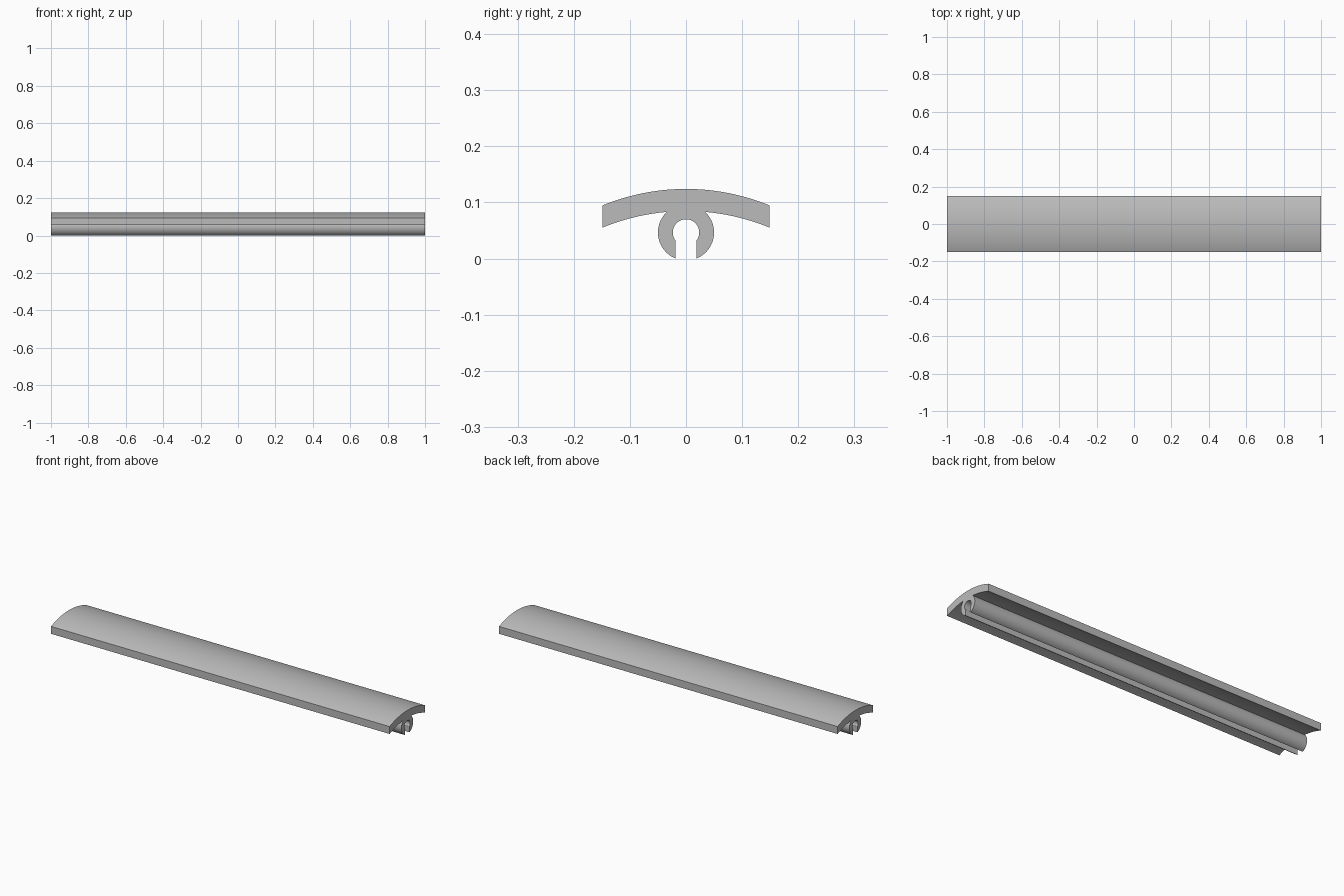
import bpy
import bmesh
from math import sin, cos, asin, sqrt, radians

old = bpy.data.objects.get("Cube")
if old:
    bpy.data.objects.remove(old, do_unlink=True)

HALF_LENGTH = 1.0
HALF_WIDTH = 0.149
TOP, THICK, CAP_R = 0.124, 0.0395, 0.391   # curved cap
RING_R, BORE_R, SLOT = 0.05, 0.0235, 0.0185  # slotted clip
RING_Z = sqrt(RING_R ** 2 - SLOT ** 2)


def arc(radius, start, end, steps, centre_z):
    """Points (y, z) on an arc centred on y = 0, angles in radians from +y."""
    angles = [start + (end - start) * i / steps for i in range(steps + 1)]
    return [(radius * cos(a), centre_z + radius * sin(a)) for a in angles]


# Right half of the section: cap top, cap underside, clip outside, slot, bore
quarter = radians(90)
edge = quarter - asin(HALF_WIDTH / CAP_R)
join = radians(46.8)
inner = quarter - asin(RING_R * cos(join) / CAP_R)
slot_out = -quarter + asin(SLOT / RING_R)
slot_in = -quarter + asin(SLOT / BORE_R)

half = arc(CAP_R, quarter, edge, 20, TOP - CAP_R)
half += arc(CAP_R, edge, inner, 14, TOP - THICK - CAP_R)
half += arc(RING_R, join, slot_out, 28, RING_Z)[1:]
half += arc(BORE_R, slot_in, quarter, 28, RING_Z)

# Mirror the half section, leaving out the two points on the centre line
section = half + [(-y, z) for y, z in reversed(half[1:-1])]

# Extrude the section along the length
bm = bmesh.new()
face = bm.faces.new([bm.verts.new((-HALF_LENGTH, y, z)) for y, z in section])
result = bmesh.ops.extrude_face_region(bm, geom=[face], use_keep_orig=True)
moved = [v for v in result["geom"] if isinstance(v, bmesh.types.BMVert)]
bmesh.ops.translate(bm, verts=moved, vec=(2 * HALF_LENGTH, 0, 0))
bmesh.ops.recalc_face_normals(bm, faces=bm.faces)
mesh = bpy.data.meshes.new("cover_strip")
bm.to_mesh(mesh)
bm.free()

strip = bpy.data.objects.new("cover_strip", mesh)
bpy.context.collection.objects.link(strip)

# Plain grey finish
grey = bpy.data.materials.new("light_grey")
grey.use_nodes = True
colour = (0.5, 0.5, 0.5, 1)
grey.diffuse_color = colour
grey.node_tree.nodes["Principled BSDF"].inputs["Base Color"].default_value = colour
mesh.materials.append(grey)

# Smooth curves, sharp corners
bpy.ops.object.select_all(action="DESELECT")
strip.select_set(True)
bpy.context.view_layer.objects.active = strip
bpy.ops.object.shade_smooth_by_angle(angle=radians(30))
